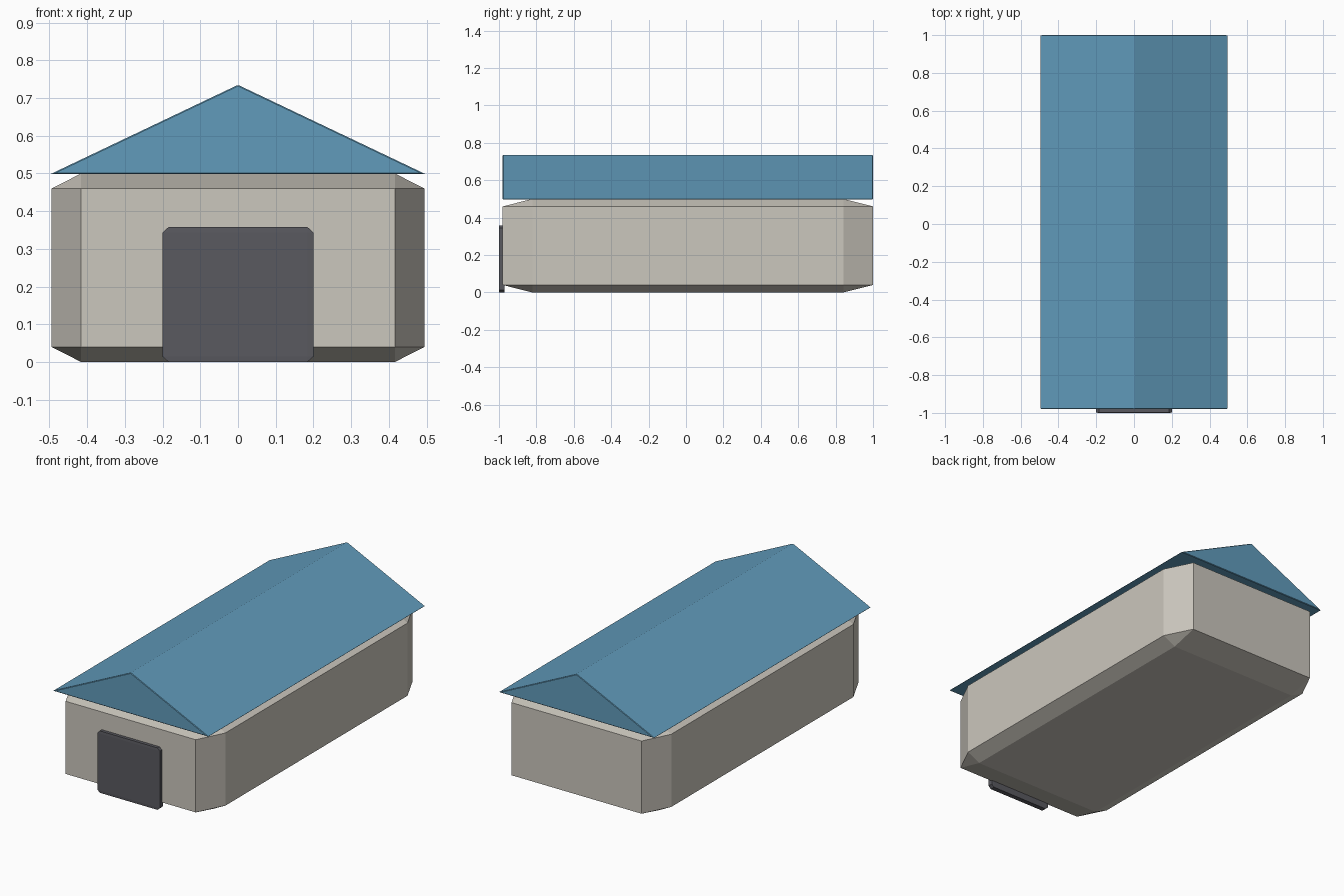
import bpy, bmesh
from mathutils import Matrix, Vector

if "Cube" in bpy.data.objects:
    bpy.data.objects.remove(bpy.data.objects["Cube"])


def finish(name, bm, color):
    bmesh.ops.recalc_face_normals(bm, faces=bm.faces)
    mesh = bpy.data.meshes.new(name)
    bm.to_mesh(mesh)
    bm.free()
    mat = bpy.data.materials.new(name + "_paint")
    mat.diffuse_color = color
    mat.use_nodes = True
    mat.node_tree.nodes["Principled BSDF"].inputs["Base Color"].default_value = mat.diffuse_color
    mesh.materials.append(mat)
    obj = bpy.data.objects.new(name, mesh)
    bpy.context.collection.objects.link(obj)
    return obj


def chamfer(bm, offset):
    bmesh.ops.bevel(bm, geom=bm.edges[:], offset=offset, offset_type='OFFSET',
                    segments=1, profile=0.5, affect='EDGES')


def chamfered_box(name, low, high, ratio, color):
    # Chamfer a unit cube first so the cut stretches with the box
    low, high = Vector(low), Vector(high)
    bm = bmesh.new()
    bmesh.ops.create_cube(bm, size=1)
    chamfer(bm, ratio)
    bm.transform(Matrix.Translation((low + high) / 2)
                 @ Matrix.Diagonal((*(high - low), 1)))
    return finish(name, bm, color)


# Main building
chamfered_box("walls", (-0.495, -0.98, 0), (0.495, 1.0, 0.5), 0.08,
              (0.60, 0.57, 0.51, 1))

# Door slab on the front
chamfered_box("door", (-0.2, -1.0, 0), (0.2, -0.97, 0.358), 0.04,
              (0.10, 0.10, 0.115, 1))

# Gabled roof: triangular prism with a fine edge chamfer
bm = bmesh.new()
verts = [bm.verts.new((x, -0.98, z))
         for x, z in ((-0.498, 0.498), (0.498, 0.498), (0, 0.735))]
front = bm.faces.new(verts)
ends = bmesh.ops.extrude_face_region(bm, geom=[front], use_keep_orig=True)["geom"]
bmesh.ops.translate(bm, vec=(0, 1.98, 0),
                    verts=[g for g in ends if isinstance(g, bmesh.types.BMVert)])
bmesh.ops.recalc_face_normals(bm, faces=bm.faces)
chamfer(bm, 0.003)
finish("roof", bm, (0.12, 0.33, 0.50, 1))
